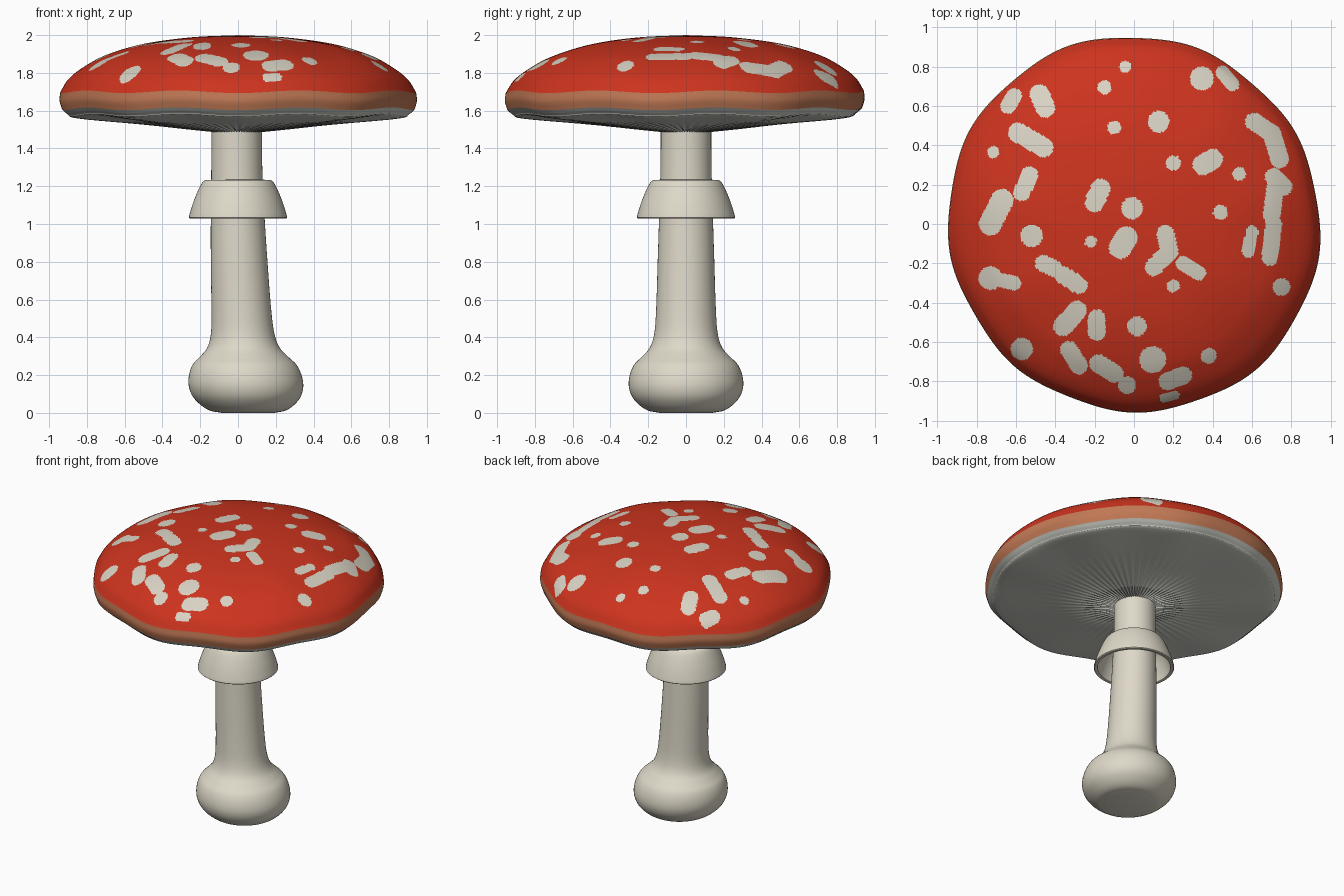
import bpy, bmesh, math
from mathutils import Vector

if "Cube" in bpy.data.objects:
    bpy.data.objects.remove(bpy.data.objects["Cube"])


def material(name, rgb):
    m = bpy.data.materials.new(name)
    m.diffuse_color = (*rgb, 1)
    m.use_nodes = True
    m.node_tree.nodes["Principled BSDF"].inputs["Base Color"].default_value = m.diffuse_color
    return m


RED = material("cap red", (0.61, 0.034, 0.013))
PEACH = material("rim peach", (0.53, 0.19, 0.09))
WART = material("wart cream", (0.69, 0.65, 0.55))
GILL = material("gill grey", (0.64, 0.64, 0.59))
STEM = material("stem cream", (0.73, 0.69, 0.58))


def smooth_path(pts, n):
    """Catmull-Rom curve through the points, n steps per span."""
    p = [Vector(q) for q in pts]
    p = [p[0] * 2 - p[1]] + p + [p[-1] * 2 - p[-2]]
    out = []
    for i in range(1, len(p) - 2):
        a, b, c, d = p[i - 1:i + 3]
        for k in range(n):
            t = k / n
            out.append(0.5 * (2 * b + (c - a) * t + (2 * a - 5 * b + 4 * c - d) * t * t
                              + (3 * b - a - 3 * c + d) * t ** 3))
    out.append(p[-2])
    return [(max(q.x, 0.0), q.y) for q in out]


def lathe(name, path, segs, mats, shape, paint=None, angle=40):
    """Revolve a (radius, z) path; shape bends points, paint picks materials."""
    bm = bmesh.new()
    rings = [[bm.verts.new(shape(r, z, 2 * math.pi * i / segs, j)) for i in range(segs)]
             for j, (r, z) in enumerate(path)]
    for j in range(len(path) - 1):
        for i in range(segs):
            k = (i + 1) % segs
            f = bm.faces.new((rings[j][i], rings[j + 1][i], rings[j + 1][k], rings[j][k]))
            f.smooth = True
            if paint:
                f.material_index = paint(j, f.calc_center_median())
    bmesh.ops.remove_doubles(bm, verts=bm.verts, dist=1e-5)
    me = bpy.data.meshes.new(name)
    bm.to_mesh(me)
    bm.free()
    for m in mats:
        me.materials.append(m)
    me.set_sharp_from_angle(angle=math.radians(angle))
    ob = bpy.data.objects.new(name, me)
    bpy.context.collection.objects.link(ob)
    return ob


# Warts: round ones (x, y, radius) and long ones (x1, y1, x2, y2, radius)
round_warts = [
    (-.045, .80, .03), (-.15, .695, .035), (.345, .74, .06), (-.10, .49, .035),
    (.125, .52, .055), (-.715, .365, .03), (.20, .31, .038), (.535, .255, .035),
    (.44, .06, .038), (-.01, .08, .055), (-.22, -.09, .03), (-.52, -.06, .057),
    (.20, -.315, .034), (.75, -.32, .045), (.015, -.52, .05), (-.57, -.635, .057),
    (.38, -.67, .04), (-.035, -.82, .045), (.095, -.69, .068), (-.73, -.275, .06)]
long_warts = [
    (.45, .77, .50, .71, .035), (-.61, .65, -.64, .60, .04), (-.48, .66, -.45, .59, .05),
    (-.59, .465, -.46, .39, .05), (.35, .30, .40, .33, .052), (-.53, .25, -.57, .16, .043),
    (-.67, .12, -.73, 0, .058), (-.17, .18, -.20, .11, .05), (.61, .52, .70, .46, .045),
    (.70, .46, .74, .33, .047), (.71, .24, .76, .19, .045), (.72, .20, .70, .05, .045),
    (.71, 0, .69, -.17, .042), (.60, -.04, .58, -.14, .032), (-.04, -.07, -.07, -.12, .058),
    (.16, -.05, .18, -.14, .045), (.16, -.16, .10, -.22, .045), (.25, -.20, .33, -.25, .038),
    (-.46, -.20, -.40, -.23, .043), (-.36, -.26, -.28, -.31, .045), (-.7, -.28, -.61, -.30, .037),
    (-.29, -.44, -.36, -.52, .05), (-.19, -.48, -.19, -.55, .045), (-.33, -.64, -.28, -.72, .045),
    (-.18, -.71, -.10, -.76, .047), (.17, -.80, .25, -.77, .045), (.15, -.885, .21, -.87, .022)]
warts = [(x, y, x, y, r) for x, y, r in round_warts] + long_warts


def in_wart(c):
    for x1, y1, x2, y2, r in warts:
        dx, dy = x2 - x1, y2 - y1
        t = ((c.x - x1) * dx + (c.y - y1) * dy) / (dx * dx + dy * dy + 1e-9)
        t = min(1, max(0, t))
        if math.hypot(c.x - x1 - t * dx, c.y - y1 - t * dy) < r:
            return True
    return False


# Cap: wavy dome, peach rim and ridged gills underneath
dome = smooth_path([(0, 2.0), (.25, 1.988), (.5, 1.953), (.70, 1.893),
                    (.82, 1.83), (.90, 1.768), (.944, 1.70)], 22)
rim = smooth_path([(.944, 1.70), (.948, 1.655), (.935, 1.61)], 5)
gills = smooth_path([(.935, 1.61), (.905, 1.585), (.85, 1.564), (.5, 1.528), (.25, 1.502), (.10, 1.488)], 5)
cap_path = dome + rim[1:] + gills[1:]
n_dome, n_rim = len(dome) - 1, len(dome) + len(rim) - 2


def cap_shape(r, z, a, j):
    w = min(1, max(0, (r - .3) / .63))
    w = w * w * (3 - 2 * w)
    lobe = math.cos(9 * (a - math.radians(270)))
    r2 = r * (1 + w * (.007 * lobe - .012 * math.cos(2 * (a - math.radians(35)))))
    z -= .007 * w * lobe
    if j > n_rim:
        z += .005 * max(0, 1 - r / .65) * math.cos(64 * a)
    return (r2 * math.cos(a), r2 * math.sin(a), z)


def cap_paint(j, c):
    if j >= n_rim:
        return 3
    if j >= n_dome:
        return 1
    return 2 if in_wart(c) else 0


lathe("cap", cap_path, 640, [RED, PEACH, WART, GILL], cap_shape, cap_paint, 25)


# Stem: slim shaft over a round bulb, leaning slightly
def stem_shape(r, z, a, j):
    lean = .06 * max(0, 1 - z / 1.4) ** 1.8 - .007
    return (lean + r * math.cos(a), r * math.sin(a), z)


shaft = smooth_path([(.134, 1.52), (.135, 1.3), (.142, 1.05), (.15, .8), (.158, .55), (.168, .42),
                     (.192, .345), (.236, .295), (.275, .255), (.298, .2), (.303, .14),
                     (.285, .085), (.245, .04), (.20, .012), (.15, .002)], 5)
lathe("stem", shaft + [(.14, 0), (0, 0)], 64, [STEM], stem_shape, angle=60)


# Ring: flared hollow skirt
def plain(r, z, a, j):
    return (r * math.cos(a), r * math.sin(a), z)


outer = smooth_path([(.172, 1.233), (.187, 1.222), (.208, 1.185), (.235, 1.12), (.254, 1.06), (.260, 1.035)], 5)
inner = smooth_path([(.236, 1.032), (.225, 1.08), (.20, 1.15), (.17, 1.195), (.12, 1.21)], 5)
lathe("ring", [(.12, 1.235)] + outer + [(.255, 1.03), (.24, 1.03)] + inner, 64, [STEM], plain)
